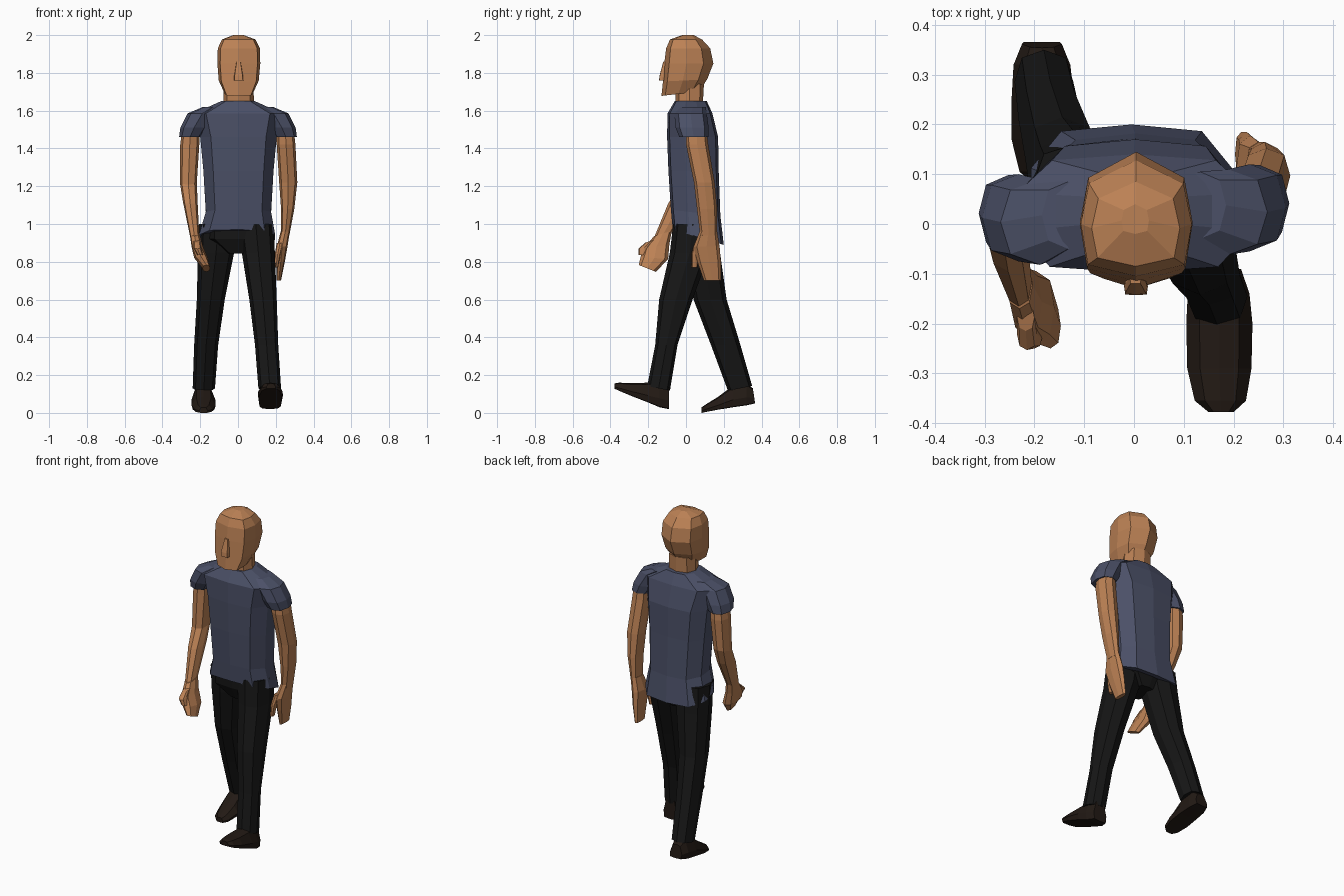
import bpy, bmesh

SKIN = (0.50, 0.22, 0.09, 1)
SHIRT = (0.07, 0.08, 0.135, 1)
BLACK = (0.008, 0.008, 0.008, 1)
LEATHER = (0.016, 0.010, 0.007, 1)
mats = {}


def material(name, color):
    if name not in mats:
        mats[name] = bpy.data.materials.new(name)
        mats[name].diffuse_color = color
    return mats[name]


def mirrored(half):
    """Close a right-hand half section (front centre to back centre)."""
    return half + [(-x, y) for x, y in reversed(half[1:-1])]


ROUND = mirrored([(0, -1), (.75, -.75), (1, 0), (.75, .75), (0, 1)])
HEAD = mirrored([(0, -1), (.87, -.8), (1, -.1), (.85, .6), (0, 1)])
TORSO = mirrored([(0, -1), (.72, -.9), (1, -.3), (1, .35), (.7, .9), (0, 1)])
SHOE = mirrored([(0, -1), (.9, -.95), (1, -.3), (.6, .8), (0, 1)])


def loft(name, rows, section, mat, along_y=False):
    """Rows: level, x0, x1, v0, v1, slope of the ring along v."""
    bm = bmesh.new()
    rings = []
    for level, x0, x1, v0, v1, slope in rows:
        ring = []
        for sx, sv in section:
            x = (x0 + x1) / 2 + sx * (x1 - x0) / 2
            d = sv * (v1 - v0) / 2
            v, w = (v0 + v1) / 2 + d, level + d * slope
            ring.append(bm.verts.new((x, w, v) if along_y else (x, v, w)))
        rings.append(ring)
    n = len(section)
    for a, b in zip(rings, rings[1:]):
        for i in range(n):
            j = (i + 1) % n
            bm.faces.new((a[i], a[j], b[j], b[i]))
    bm.faces.new(rings[0][::-1])
    bm.faces.new(rings[-1])
    bmesh.ops.recalc_face_normals(bm, faces=bm.faces[:])
    mesh = bpy.data.meshes.new(name)
    bm.to_mesh(mesh)
    bm.free()
    mesh.materials.append(mat)
    obj = bpy.data.objects.new(name, mesh)
    bpy.context.collection.objects.link(obj)
    return obj


skin = material("skin", SKIN)
shirt = material("shirt_cloth", SHIRT)
black = material("trouser_cloth", BLACK)
leather = material("shoe_leather", LEATHER)

# Head, neck and nose
loft("head", [
    (1.69, -.07, .078, -.13, .07, .12),
    (1.76, -.102, .110, -.122, .112, .05),
    (1.85, -.109, .118, -.115, .145, 0),
    (1.93, -.107, .116, -.105, .128, 0),
    (1.977, -.085, .092, -.085, .085, 0),
    (2.0, -.025, .03, -.02, .04, 0)], HEAD, skin)
loft("neck", [
    (1.60, -.085, .09, -.06, .10, 0),
    (1.65, -.078, .085, -.055, .09, 0),
    (1.74, -.075, .08, -.06, .095, 0)], ROUND, skin)
loft("nose", [
    (1.76, -.02, .028, -.143, -.09, 0),
    (1.785, -.02, .026, -.14, -.09, 0),
    (1.86, -.008, .014, -.12, -.09, 0)], SHOE, skin)

# Shirt body, with the hem dropping at the back
loft("shirt", [
    (.93, -.207, .197, -.07, .20, -.3),
    (1.06, -.170, .175, -.08, .182, -.12),
    (1.28, -.183, .188, -.093, .173, 0),
    (1.46, -.20, .205, -.10, .17, 0),
    (1.585, -.235, .235, -.098, .14, 0),
    (1.65, -.09, .09, -.06, .11, 0)], TORSO, shirt)

# Sleeves
for side, s, dy in (("left", -1, -.01), ("right", 1, .01)):
    loft(side + "_sleeve", [
        (z, s * a, s * b, f + dy, k + dy, 0) for z, a, b, f, k in (
            (1.46, .195, .312, -.045, .108),
            (1.51, .16, .305, -.065, .11),
            (1.585, .11, .268, -.072, .10),
            (1.62, .08, .185, -.04, .095))], ROUND, shirt)

# Right arm swinging back
loft("right_arm", [
    (1.50, .205, .295, 0, .11, 0),
    (1.42, .205, .304, .0, .118, 0),
    (1.22, .218, .314, .042, .152, 0),
    (1.08, .228, .298, .058, .165, 0),
    (.94, .228, .272, .075, .165, 0)], ROUND, skin)
loft("right_hand", [
    (.96, .226, .274, .072, .165, 0),
    (.88, .205, .262, .04, .178, 0),
    (.80, .205, .248, .06, .185, 0),
    (.70, .203, .228, .095, .185, 0)], ROUND, skin)
loft("right_thumb", [
    (.90, .205, .24, .045, .09, 0),
    (.84, .195, .225, .028, .07, 0),
    (.77, .19, .212, .03, .06, 0)], ROUND, skin)

# Left arm swinging forward
loft("left_arm", [
    (1.50, -.295, -.205, -.03, .085, 0),
    (1.42, -.306, -.205, -.03, .09, 0),
    (1.22, -.308, -.218, -.035, .075, .2),
    (1.12, -.292, -.214, -.095, .035, .2),
    (.94, -.255, -.205, -.17, -.075, .3)], ROUND, skin)
loft("left_hand", [
    (.95, -.256, -.204, -.17, -.075, .3),
    (.88, -.246, -.185, -.225, -.088, .2),
    (.82, -.232, -.160, -.24, -.095, -.1),
    (.765, -.188, -.147, -.25, -.16, -.4)], ROUND, skin)
loft("left_thumb", [
    (.91, -.235, -.20, -.215, -.16, .3),
    (.875, -.235, -.195, -.253, -.19, .2),
    (.835, -.215, -.185, -.25, -.21, 0)], ROUND, skin)

# Trousers
loft("hips", [
    (.845, -.06, .06, -.02, .13, 0),
    (.92, -.17, .16, -.055, .165, 0),
    (1.02, -.175, .17, -.06, .165, 0)], TORSO, black)
loft("right_leg", [
    (1.0, 0, .188, -.068, .14, 0),
    (.85, .02, .195, -.085, .125, 0),
    (.60, .06, .205, -.142, .035, 0),
    (.36, .09, .213, -.163, -.045, 0),
    (.13, .108, .228, -.205, -.085, -.2)], ROUND, black)
loft("left_leg", [
    (1.0, -.207, 0, -.03, .165, 0),
    (.85, -.212, -.02, -.01, .18, 0),
    (.60, -.218, -.07, .04, .215, 0),
    (.36, -.232, -.105, .132, .288, 0),
    (.13, -.24, -.122, .222, .35, .2)], ROUND, black)

# Shoes: toe raised in front, rolling off the toe behind
loft("right_shoe", [
    (-.09, .125, .215, .02, .15, 0),
    (-.14, .108, .232, .03, .165, 0),
    (-.20, .105, .238, .055, .16, 0),
    (-.29, .107, .236, .09, .158, 0),
    (-.355, .122, .225, .117, .16, 0),
    (-.378, .15, .20, .128, .156, 0)], SHOE, leather, True)
loft("left_shoe", [
    (.36, -.225, -.145, .05, .13, -.15),
    (.32, -.242, -.128, .04, .16, 0),
    (.25, -.246, -.12, .03, .145, 0),
    (.17, -.246, -.118, .017, .085, 0),
    (.105, -.23, -.135, .005, .045, 0),
    (.083, -.205, -.16, .0, .03, 0)], SHOE, leather, True)
